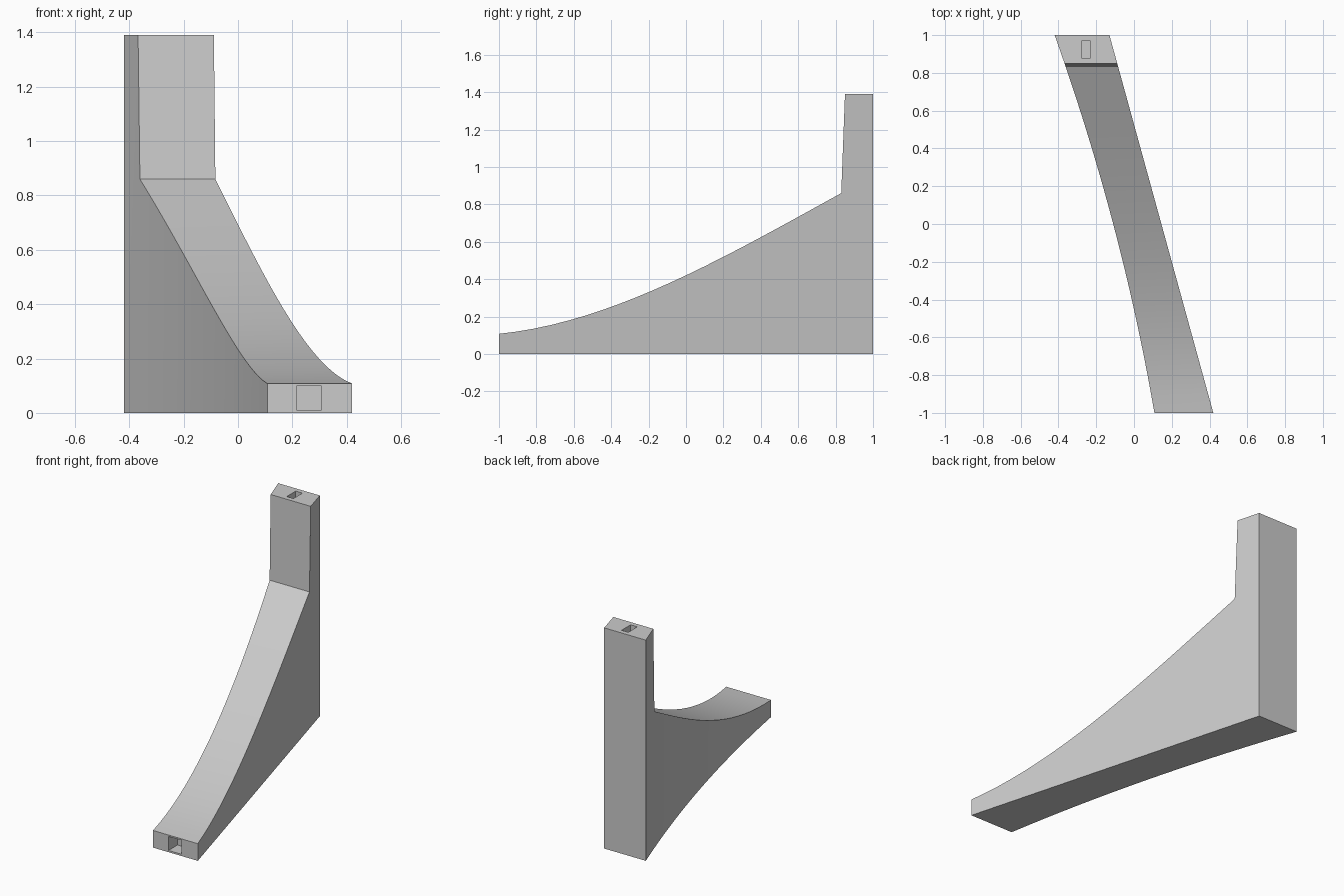
import bpy
import bmesh

if "Cube" in bpy.data.objects:
    bpy.data.objects.remove(bpy.data.objects["Cube"], do_unlink=True)

SEGMENTS = 20

grey = bpy.data.materials.new("warm_free_grey")
grey.name = "plain_grey"
grey.use_nodes = True
colour = (0.6, 0.6, 0.6, 1)
grey.diffuse_color = colour
grey.node_tree.nodes["Principled BSDF"].inputs["Base Color"].default_value = colour


def straight_side(y):
    return 0.145 - 0.275 * y


def curved_side(y):
    return -0.11 - 0.264 * y - 0.046 * y * y


def sweep_height(t):
    # Cubic curve from the low toe up to the foot of the post
    s = 1 - t
    return 0.108 * s**3 + 0.169 * 3 * t * s * s + 0.5245 * 3 * t * t * s + 0.86 * t**3


def make_object(name, bm):
    bmesh.ops.recalc_face_normals(bm, faces=bm.faces)
    mesh = bpy.data.meshes.new(name)
    bm.to_mesh(mesh)
    bm.free()
    mesh.materials.append(grey)
    obj = bpy.data.objects.new(name, mesh)
    bpy.context.collection.objects.link(obj)
    return obj


# Swept body: cross-sections from the toe to the back of the post
stations = []
for i in range(SEGMENTS + 1):
    t = i / SEGMENTS
    stations.append((-1 + 1.83 * t, sweep_height(t)))
stations += [(0.85, 1.39), (1, 1.39)]

bm = bmesh.new()
rings = []
for y, z in stations:
    a, b = curved_side(y), straight_side(y)
    corners = [(a, y, 0), (b, y, 0), (b, y, z), (a, y, z)]
    rings.append([bm.verts.new(c) for c in corners])
for r, s in zip(rings, rings[1:]):
    for j in (0, 2, 3):  # underside, top and curved side
        k = (j + 1) % 4
        bm.faces.new((r[j], r[k], s[k], s[j]))
bm.faces.new([r[1] for r in rings] + [r[2] for r in reversed(rings)])  # flat side
bm.faces.new(rings[0])
bm.faces.new(rings[-1])
body = make_object("curved_bracket", bm)


# Rectangular sockets in the toe and in the top of the post
def cut_socket(name, low, high):
    cutter_bm = bmesh.new()
    bmesh.ops.create_cube(cutter_bm, size=1)
    for v in cutter_bm.verts:
        v.co = [lo if c < 0 else hi for c, lo, hi in zip(v.co, low, high)]
    cutter = make_object(name, cutter_bm)
    cutter.hide_render = True
    mod = body.modifiers.new(name, "BOOLEAN")
    mod.operation = "DIFFERENCE"
    mod.solver = "EXACT"
    mod.object = cutter
    bpy.ops.object.modifier_apply(modifier=name)
    bpy.data.objects.remove(cutter, do_unlink=True)


bpy.ops.object.select_all(action="DESELECT")
bpy.context.view_layer.objects.active = body
body.select_set(True)
cut_socket("toe_socket", (0.216, -1.1, 0.011), (0.308, -0.91, 0.099))
cut_socket("post_socket", (-0.277, 0.88, 1.3), (-0.23, 0.97, 1.5))
bpy.ops.object.shade_smooth_by_angle(angle=0.5)
